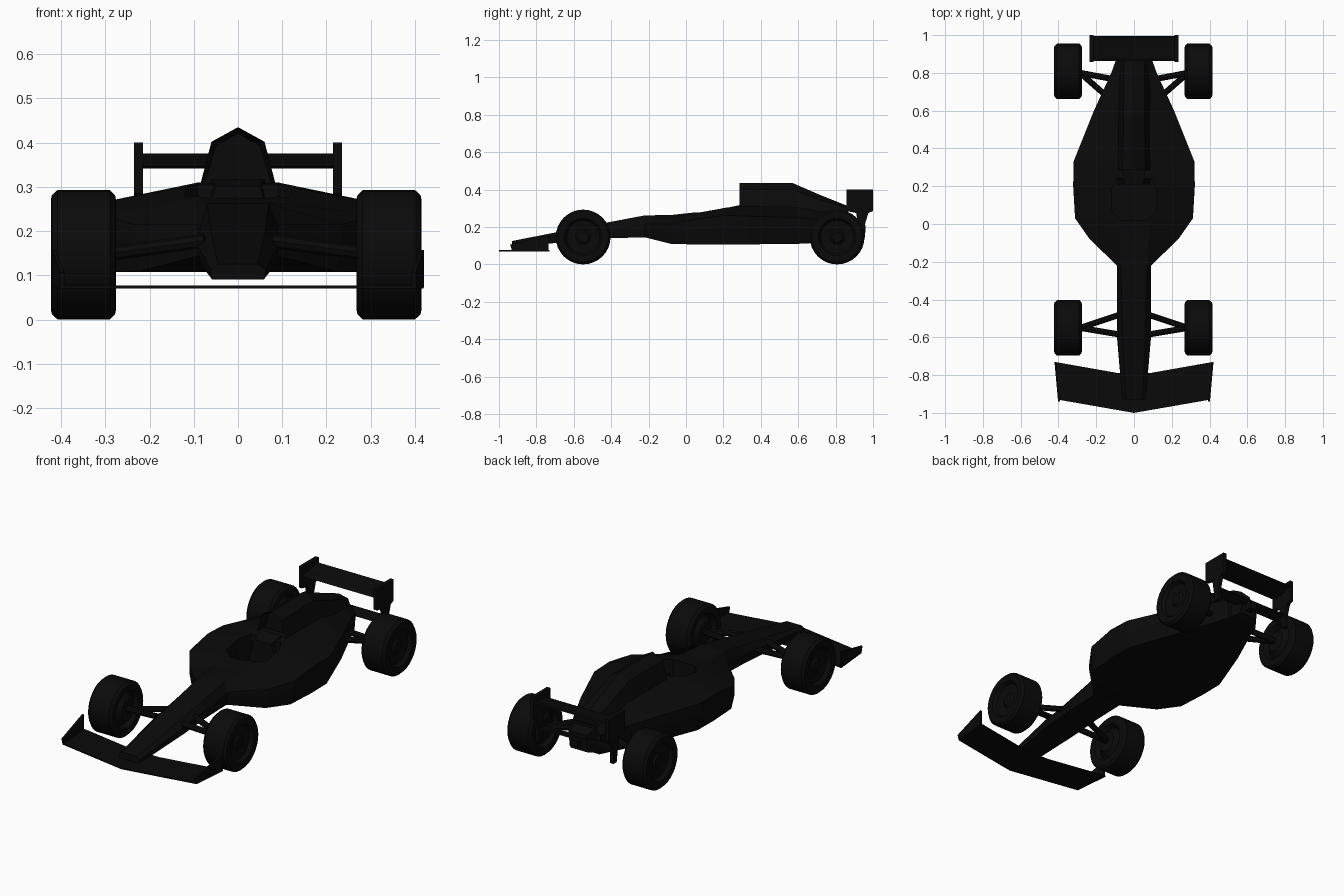
import bpy, bmesh, math
from mathutils import Vector

if "Cube" in bpy.data.objects:
    bpy.data.objects.remove(bpy.data.objects["Cube"])


def material(name, v):
    m = bpy.data.materials.new(name)
    m.diffuse_color = (v, v, v, 1)
    m.use_nodes = True
    m.node_tree.nodes["Principled BSDF"].inputs["Base Color"].default_value = m.diffuse_color
    return m


PAINT = material("black_paint", 0.003)
RUBBER = material("black_rubber", 0.003)


def finish(name, bm, mat=PAINT, mirror=False, smooth=False):
    bmesh.ops.recalc_face_normals(bm, faces=bm.faces)
    me = bpy.data.meshes.new(name)
    bm.to_mesh(me)
    bm.free()
    ob = bpy.data.objects.new(name, me)
    bpy.context.collection.objects.link(ob)
    me.materials.append(mat)
    if smooth:
        bpy.ops.object.select_all(action='DESELECT')
        ob.select_set(True)
        bpy.context.view_layer.objects.active = ob
        bpy.ops.object.shade_smooth_by_angle(angle=math.radians(30))
    if mirror:
        ob.modifiers.new("mirror", 'MIRROR')
    return ob


def loft(rings):
    """Skin a row of equal-sized closed rings and cap the ends."""
    bm = bmesh.new()
    rows = [[bm.verts.new(p) for p in r] for r in rings]
    n = len(rows[0])
    for a, b in zip(rows, rows[1:]):
        for i in range(n):
            j = (i + 1) % n
            bm.faces.new((a[i], a[j], b[j], b[i]))
    bm.faces.new(rows[0])
    bm.faces.new(rows[-1])
    return bm


def section(y, half):
    """Full ring at y from a right-hand half outline of (x, z)."""
    left = [(-x, z) for x, z in reversed(half) if x > 0]
    return [(x, y, z) for x, z in half + left]


def side_plate(outline, x0, x1):
    return loft([[(x, y, z) for y, z in outline] for x in (x0, x1)])


def flat_plate(outline, z0, z1):
    return loft([[(x, y, z) for x, y in outline] for z in (z0, z1)])


def arm(bm, a, b, r=0.016, n=8):
    """Round suspension arm from a to b."""
    a, b = Vector(a), Vector(b)
    d = b - a
    mat = d.to_track_quat('Z', 'Y').to_matrix().to_4x4()
    mat.translation = (a + b) / 2
    bmesh.ops.create_cone(bm, cap_ends=True, segments=n, radius1=r, radius2=r,
                          depth=d.length, matrix=mat)


# Nose, tub and sidepods: y, top half-width, top z, side half-width, shoulder z, floor z
stations = [
    (-0.93, 0.045, 0.125, 0.062, 0.112, 0.09),
    (-0.60, 0.060, 0.190, 0.090, 0.165, 0.125),
    (-0.40, 0.065, 0.228, 0.090, 0.190, 0.14),
    (-0.22, 0.070, 0.262, 0.090, 0.215, 0.145),
    (-0.08, 0.078, 0.264, 0.235, 0.215, 0.11),
    (0.03, 0.088, 0.276, 0.312, 0.238, 0.107),
    (0.20, 0.090, 0.305, 0.322, 0.262, 0.107),
    (0.33, 0.090, 0.310, 0.320, 0.258, 0.107),
    (0.60, 0.080, 0.305, 0.212, 0.250, 0.11),
    (0.80, 0.068, 0.280, 0.120, 0.235, 0.12),
    (0.87, 0.060, 0.270, 0.095, 0.230, 0.125),
]
rings = [section(y, [(wt, zt), (ws, zs), (ws, zs * 0.6 + zb * 0.4), (ws * 0.94, zb)])
         for y, wt, zt, ws, zs, zb in stations]
body = finish("body", loft(rings))

# Cockpit opening
half = [(0.065, 0.02), (0.12, 0.07), (0.12, 0.18), (0.09, 0.24)]
hole = half + [(-x, y) for x, y in reversed(half)]
cutter = finish("cockpit_cutter", flat_plate(hole, 0.17, 0.40))
cutter.hide_render = True
cutter.display_type = 'WIRE'
cut = body.modifiers.new("cockpit", 'BOOLEAN')
cut.operation = 'DIFFERENCE'
cut.solver = 'EXACT'
cut.object = cutter

# Seat back and headrest
finish("headrest", loft([section(0.21, [(0.05, 0.30), (0.085, 0.18)]),
                         section(0.29, [(0.06, 0.318), (0.09, 0.18)])]))

# Engine cover with recessed air intake
cover = [(0.285, 0.435, 0.060, 0.402, 0.088, 0.295),
         (0.57, 0.435, 0.055, 0.400, 0.086, 0.290),
         (0.72, 0.370, 0.055, 0.345, 0.088, 0.270),
         (0.865, 0.312, 0.055, 0.300, 0.090, 0.220)]
bm = loft([section(y, [(0, zp), (w, zs), (wb, zb)]) for y, zp, w, zs, wb, zb in cover])
bmesh.ops.recalc_face_normals(bm, faces=bm.faces)
front = min(bm.faces, key=lambda f: f.calc_center_median().y)
bmesh.ops.inset_region(bm, faces=[front], thickness=0.014)
bmesh.ops.translate(bm, verts=front.verts, vec=(0, 0.05, 0))
finish("engine_cover", bm)

# Gearbox tail and its light
finish("gearbox", loft([section(0.86, [(0.07, 0.26), (0.08, 0.13)]),
                        section(0.92, [(0.045, 0.235), (0.05, 0.145)])]))
finish("tail_light", side_plate([(0.91, 0.21), (0.96, 0.21), (0.96, 0.17), (0.91, 0.17)],
                                -0.02, 0.02))

# Front wing
right = [(0.402, -0.93), (0.42, -0.73), (0.08, -0.79)]
finish("front_wing", flat_plate([(0, -1.0)] + right + [(-x, y) for x, y in reversed(right)],
                                0.070, 0.077))
# Front endplates, toed in to follow the wing tips
fence = [(-0.93, 0.072), (-0.94, 0.106), (-0.735, 0.157), (-0.735, 0.072)]
bm = side_plate(fence, 0.411, 0.421)
for v in bm.verts:
    v.co.x += (v.co.y + 0.73) * 0.09
finish("front_endplate", bm, mirror=True)

# Rear wing, lower beam and endplates
wing = [(0.862, 0.347), (0.88, 0.342), (0.93, 0.345), (0.995, 0.370),
        (0.99, 0.376), (0.92, 0.362), (0.88, 0.356)]
finish("rear_wing", side_plate(wing, -0.218, 0.218))
finish("lower_beam", side_plate([(0.885, 0.205), (0.90, 0.195), (0.955, 0.215), (0.95, 0.222)],
                                -0.218, 0.218))
plate = [(0.857, 0.40), (1.0, 0.40), (1.0, 0.285), (0.975, 0.275), (0.957, 0.215),
         (0.957, 0.145), (0.93, 0.145), (0.91, 0.275), (0.857, 0.285)]
finish("rear_endplate", side_plate(plate, 0.215, 0.235), mirror=True)

# Wheels: profile of (x, radius) spun about the axle, set a hair left of centre
R = 0.1465
profile = [(0.272, 0.0), (0.272, 0.055), (0.300, 0.085), (0.276, 0.100), (0.272, 0.125),
           (0.274, R - 0.012), (0.286, R), (0.404, R), (0.417, R - 0.012), (0.419, 0.125),
           (0.414, 0.100), (0.395, 0.088), (0.388, 0.040), (0.398, 0.028), (0.398, 0.0)]
for name, y in (("front_wheel", -0.55), ("rear_wheel", 0.808)):
    bm = bmesh.new()
    vs = [bm.verts.new((x, y, R + r)) for x, r in profile]
    es = [bm.edges.new(p) for p in zip(vs, vs[1:])]
    bmesh.ops.spin(bm, geom=vs + es, cent=(0, y, R), axis=(1, 0, 0),
                   angle=math.tau, steps=32, use_merge=True)
    bmesh.ops.remove_doubles(bm, verts=bm.verts, dist=1e-5)
    wheel = finish(name, bm, RUBBER, mirror=True, smooth=True)
    wheel.location.x = -0.004

# Wishbones: hub (y), then inner mounts (x, y)
for name, hub_y, mounts in (("front_suspension", -0.55, [(0.075, -0.48), (0.075, -0.585)]),
                            ("rear_suspension", 0.80, [(0.10, 0.765), (0.12, 0.655)])):
    bm = bmesh.new()
    for x, y in mounts:
        arm(bm, (x, y, 0.178), (0.285, hub_y, 0.150))
    finish(name, bm, mirror=True)
